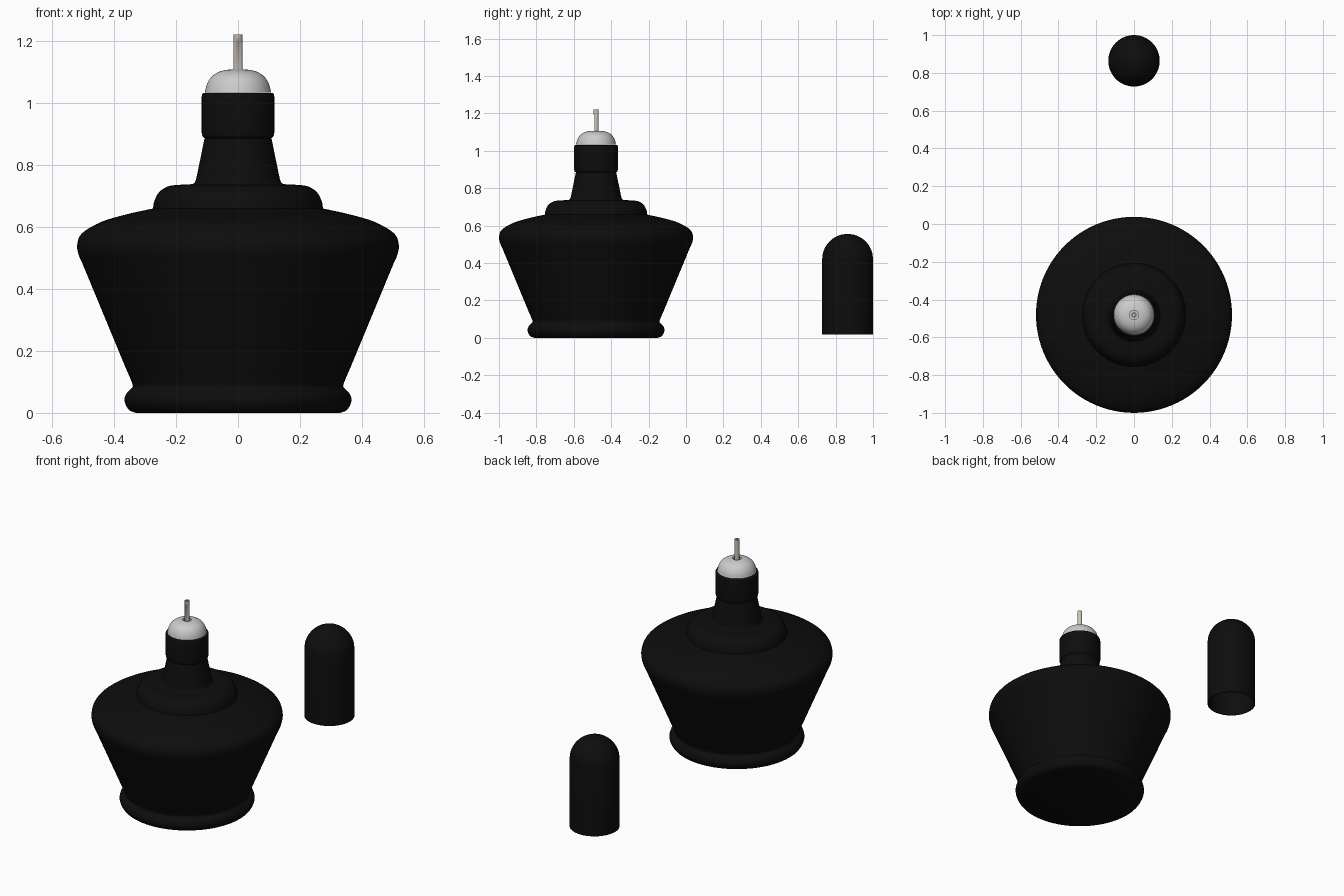
import bpy, bmesh, math
from mathutils import Vector

if "Cube" in bpy.data.objects:
    bpy.data.objects.remove(bpy.data.objects["Cube"])

BOTTLE_Y, CAP_Y = -0.481, 0.864


def material(name, rgb):
    m = bpy.data.materials.new(name)
    m.diffuse_color = (*rgb, 1)
    m.use_nodes = True
    m.node_tree.nodes["Principled BSDF"].inputs["Base Color"].default_value = m.diffuse_color
    return m


def smooth_run(pts, steps=4):
    """Curve through the points; a two-point run stays straight."""
    p = [Vector(q) for q in pts]
    if len(p) == 2:
        return p
    p = [2 * p[0] - p[1]] + p + [2 * p[-1] - p[-2]]
    out = []
    for a, b, c, d in zip(p, p[1:], p[2:], p[3:]):
        for i in range(steps):
            t = i / steps
            out.append(0.5 * (2 * b + (c - a) * t + (2 * a - 5 * b + 4 * c - d) * t**2
                              + (3 * b - a - 3 * c + d) * t**3))
    return out + [p[-2]]


def lathe(name, runs, y, mat=None, segments=96):
    """Revolve smooth runs (joined at sharp corners) around z."""
    profile = []
    for run in runs:
        for q in smooth_run(run):
            if not profile or (q - profile[-1]).length > 1e-5:
                profile.append(q)
    bm = bmesh.new()
    vs = [bm.verts.new((max(q.x, 0), 0, q.y)) for q in profile]
    es = [bm.edges.new(e) for e in zip(vs, vs[1:])]
    bmesh.ops.spin(bm, geom=vs + es, axis=(0, 0, 1), cent=(0, 0, 0),
                   angle=math.tau, steps=segments, use_duplicate=False)
    bmesh.ops.remove_doubles(bm, verts=bm.verts, dist=1e-5)
    bmesh.ops.recalc_face_normals(bm, faces=bm.faces)
    me = bpy.data.meshes.new(name)
    bm.to_mesh(me)
    bm.free()
    ob = bpy.data.objects.new(name, me)
    ob.location.y = y
    bpy.context.collection.objects.link(ob)
    if mat:
        me.materials.append(mat)
    bpy.ops.object.select_all(action='DESELECT')
    ob.select_set(True)
    bpy.context.view_layer.objects.active = ob
    bpy.ops.object.shade_smooth_by_angle(angle=math.radians(35))
    return ob


black = material("black", (0.004, 0.004, 0.004))
metal = material("warm_metal", (0.6, 0.55, 0.49))

# Bottle body: rounded foot, flared wall, shoulder, step and neck
lathe("bottle", [
    [(0, 0), (0.33, 0)],
    [(0.33, 0), (0.352, 0.01), (0.366, 0.038), (0.36, 0.062), (0.347, 0.076),
     (0.339, 0.086), (0.346, 0.108), (0.36, 0.14)],
    [(0.36, 0.14), (0.501, 0.48)],
    [(0.501, 0.48), (0.515, 0.513), (0.518, 0.545), (0.502, 0.58),
     (0.44, 0.616), (0.36, 0.64), (0.274, 0.659)],
    [(0.274, 0.659), (0.27, 0.682), (0.255, 0.711), (0.229, 0.729), (0.2, 0.735)],
    [(0.2, 0.735), (0.155, 0.737), (0.141, 0.741), (0.135, 0.755), (0.128, 0.787),
     (0.108, 0.885)],
    [(0.108, 0.885), (0, 0.885)],
], BOTTLE_Y, black)

# Collar around the neck
lathe("neck_collar", [
    [(0, 0.884), (0.105, 0.884)],
    [(0.105, 0.884), (0.114, 0.891), (0.117, 0.903)],
    [(0.117, 0.903), (0.117, 1.02)],
    [(0.117, 1.02), (0.115, 1.029), (0.107, 1.032)],
    [(0.107, 1.032), (0, 1.032)],
], BOTTLE_Y, black)

# Pale dome with a small central hole
lathe("dome", [
    [(0, 1.033), (0.107, 1.033)],
    [(0.107, 1.033), (0.1, 1.06), (0.086, 1.083), (0.065, 1.098),
     (0.042, 1.105), (0.024, 1.107)],
    [(0.024, 1.107), (0.024, 1.06)],
    [(0.024, 1.06), (0, 1.06)],
], BOTTLE_Y)

# Thin spout tube, flattened at the front below its tip
spout = lathe("spout", [
    [(0.014, 1.05), (0.014, 1.193)],
    [(0.014, 1.193), (0.014, 1.196)],
    [(0.014, 1.196), (0.014, 1.22)],
    [(0.014, 1.22), (0.008, 1.22)],
    [(0.008, 1.22), (0.008, 1.19)],
    [(0.008, 1.19), (0, 1.19)],
], BOTTLE_Y, metal, 32)
for v in spout.data.vertices:
    if v.co.z < 1.194:
        v.co.y = max(v.co.y, -0.009)

# Hollow cap standing beside the bottle
R, Z0, ZC, T = 0.136, 0.019, 0.42, 0.006


def arc(r):
    return [(r * math.cos(a), ZC + r * math.sin(a))
            for a in (math.pi / 2 * i / 6 for i in range(7))]


lathe("cap", [
    arc(R - T)[::-1],
    [(R - T, ZC), (R - T, Z0)],
    [(R - T, Z0), (R, Z0)],
    [(R, Z0), (R, ZC)],
    arc(R),
], CAP_Y, black)
